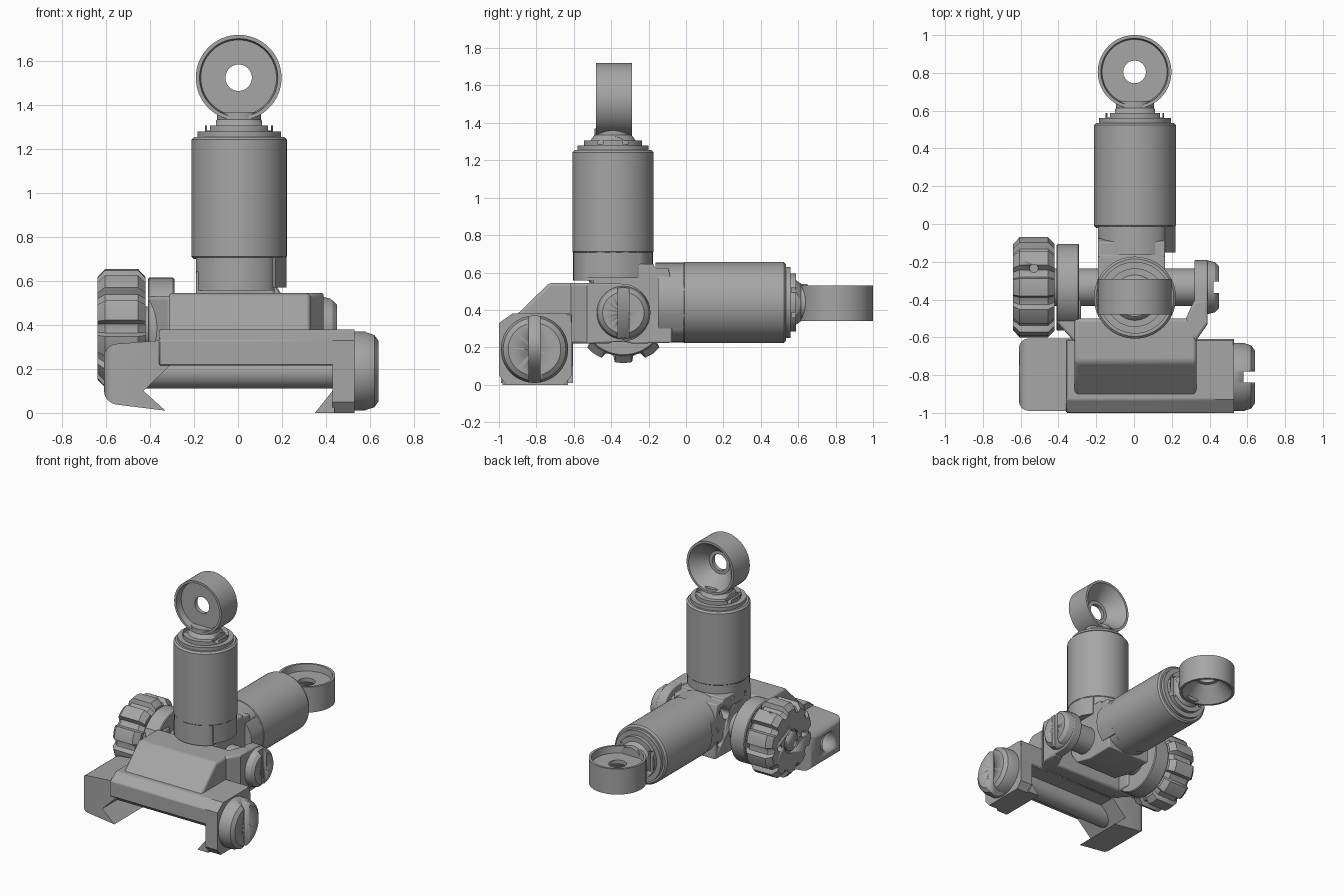
import bpy, bmesh
from math import sin, cos, pi, radians
from mathutils import Vector, Matrix

cube = bpy.data.objects.get("Cube")
if cube:
    bpy.data.objects.remove(cube, do_unlink=True)

grey = bpy.data.materials.new("satin grey")
grey.use_nodes = True
tone = (0.38, 0.38, 0.38, 1)
grey.diffuse_color = tone
grey.node_tree.nodes["Principled BSDF"].inputs["Base Color"].default_value = tone

PIVOT = Vector((0, -0.335, 0.385))
BOLT = Vector((0, -0.81, 0.19))
AXES = {"x": lambda p, q, t: (t, p, q),
        "y": lambda p, q, t: (p, t, q),
        "z": lambda p, q, t: (p, q, t)}


def finish(name, bm, loc=(0, 0, 0), bevel=0, segments=3, rule=None):
    bmesh.ops.remove_doubles(bm, verts=bm.verts, dist=0.0001)
    bmesh.ops.recalc_face_normals(bm, faces=bm.faces)
    if rule:
        edges = [e for e in bm.edges if all(rule(v.co) for v in e.verts)]
        bmesh.ops.bevel(bm, geom=edges, offset=bevel, segments=segments,
                        affect="EDGES", profile=0.5, clamp_overlap=True)
    mesh = bpy.data.meshes.new(name)
    bm.to_mesh(mesh)
    bm.free()
    ob = bpy.data.objects.new(name, mesh)
    bpy.context.collection.objects.link(ob)
    ob.location = loc
    mesh.materials.append(grey)
    if bevel and not rule:
        m = ob.modifiers.new("soft edges", "BEVEL")
        m.width, m.segments, m.angle_limit = bevel, segments, radians(35)
    bpy.ops.object.select_all(action="DESELECT")
    bpy.context.view_layer.objects.active = ob
    ob.select_set(True)
    bpy.ops.object.shade_smooth_by_angle(angle=radians(32))
    return ob


def prism(name, pts, axis, a, b, **kw):
    """Extrude a flat outline along one axis from a to b."""
    bm = bmesh.new()
    ends = [[bm.verts.new(AXES[axis](p, q, t)) for p, q in pts] for t in (a, b)]
    for end in ends:
        bm.faces.new(end)
    for i in range(len(pts)):
        j = (i + 1) % len(pts)
        bm.faces.new((ends[0][i], ends[0][j], ends[1][j], ends[1][i]))
    return finish(name, bm, **kw)


def lathe(name, profile, axis, closed=False, steps=64, **kw):
    """Turn (radius, distance) points about an axis."""
    bm = bmesh.new()
    verts = [bm.verts.new(AXES[axis](r, 0, t)) for r, t in profile]
    pairs = list(zip(verts, verts[1:])) + ([(verts[-1], verts[0])] if closed else [])
    edges = [bm.edges.new(p) for p in pairs]
    bmesh.ops.spin(bm, geom=verts + edges, cent=(0, 0, 0), axis=AXES[axis](0, 0, 1),
                   angle=2 * pi, steps=steps, use_merge=True)
    return finish(name, bm, **kw)


def rod(name, axis, r, a, b, ch=0.0, **kw):
    return lathe(name, [(0, a), (r - ch, a), (r, a + ch), (r, b - ch), (r - ch, b), (0, b)],
                 axis, **kw)


def rect(p0, p1, q0, q1):
    return [(p0, q0), (p1, q0), (p1, q1), (p0, q1)]


def cut(ob, tool):
    tool.hide_render = True
    tool.hide_set(True)
    m = ob.modifiers.new("cut", "BOOLEAN")
    m.operation, m.object, m.solver = "DIFFERENCE", tool, "EXACT"


def circle(r, cx=0, cy=0, n=48):
    return [(cx + r * cos(2 * pi * i / n), cy + r * sin(2 * pi * i / n)) for i in range(n)]


# Rail clamp: slab, fixed jaw, sliding jaw
prism("clamp_slab", [(-1, .215), (-1, .33), (-.93, .38), (-.61, .38), (-.61, .215)],
      "x", -.36, .53, bevel=.006, segments=1)
prism("clamp_right_leg", [(-1, .05), (-.96, 0), (-.65, 0), (-.61, .05), (-.61, .33),
                          (-.64, .38), (-.93, .38), (-1, .33)], "x", .43, .53)
prism("right_jaw_hook", [(.35, 0), (.44, 0), (.44, .1), (.43, .1)], "y", -.98, -.63)
prism("right_jaw_fillet", [(.39, .22), (.44, .22), (.44, .28), (.43, .28), (.39, .32)],
      "y", -.99, -.62)
jaw = prism("left_jaw", [(-.61, .045), (-.61, .31), (-.35, .33), (-.3, .33), (-.31, .215),
                         (-.43, .1), (-.33, .01)], "y", -.99, -.605,
            bevel=.055, segments=4, rule=lambda c: c.x < -.5)
cut(jaw, rod("jaw_bolt_hole", "x", .07, -.7, -.5, loc=BOLT))

# Cross bolt with slotted domed head
rod("clamp_bolt", "x", .08, -.45, .5, loc=BOLT)


def slotted_screw(name, loc, r, x0, x1, depth):
    head = lathe(name, [(0, x0), (r, x0), (r, x1 - .06), (r * .93, x1 - .02),
                        (r * .78, x1), (0, x1)], "x", loc=loc)
    cut(head, prism(name + "_slot", rect(-.03, .03, -.3, .3), "x", x1 - depth, x1 + .1, loc=loc))


slotted_screw("clamp_screw", BOLT, .18, .52, .64, .06)
slotted_screw("pivot_screw", PIVOT, .142, .38, .45, .03)

# Sloped body with a fork
prism("body", [(-.92, .36), (-.73, .545), (-.5, .545), (-.5, .22), (-.62, .22)],
      "x", -.315, .33, bevel=.018)
prism("left_flare", [(-.31, -.63), (-.41, -.52), (-.41, -.4), (-.28, -.4), (-.28, -.51)],
      "z", .22, .53, bevel=.015)
prism("right_flare", [(.32, -.63), (.39, -.53), (.39, -.4), (.32, -.4), (.27, -.51)],
      "z", .22, .545, bevel=.015)
right_arc = [(.155 * cos(a) - .345, .155 * sin(a) + .385)
             for a in [pi * (i / 16 - .5) for i in range(17)]]
prism("right_ear", [(-.53, .22)] + right_arc + [(-.53, .545)], "x", .32, .39, bevel=.008)
rod("left_ear", "x", .23, -.41, -.29, .006, loc=PIVOT)
rod("pivot_shaft", "x", .1, -.42, .38, loc=PIVOT)

# Grooved windage knob
TEETH = 10
outline = []
for i in range(TEETH):
    mid = 2 * pi * i / TEETH + pi / 2
    for off, r in ((-10, .268), (0, .27), (10, .268), (13, .236), (18, .232), (23, .236)):
        a = mid + radians(off)
        outline.append((r * cos(a), r * sin(a)))
bm = bmesh.new()
rings = []
for x, s in ((-.64, .86), (-.605, 1), (-.455, 1), (-.42, .86)):
    rings.append([bm.verts.new((x, p * s, q * s)) for p, q in outline])
for lo, hi in zip(rings, rings[1:]):
    for i in range(len(outline)):
        j = (i + 1) % len(outline)
        bm.faces.new((lo[i], lo[j], hi[j], hi[i]))
bm.faces.new(rings[0])
bm.faces.new(rings[-1])
knob = finish("windage_knob", bm, loc=PIVOT)
cut(knob, lathe("knob_groove", [(.07, -.7), (.085, -.7), (.085, -.625), (.07, -.625)],
                "x", closed=True, steps=32, loc=PIVOT))
for side in (-1, 1):
    cut(knob, rod("knob_pin_hole", "x", .022, -.7, -.6, steps=16,
                  loc=PIVOT + Vector((0, .14 * side, 0))))
cut(knob, rod("knob_set_hole", "z", .022, .19, .3, steps=16, loc=PIVOT + Vector((-.53, .1, 0))))

# Pivot block with rounded relief slots
core = prism("pivot_block", [(-.16, .17), (-.16, .26), (.165, .26), (.165, .24), (.24, .24),
                             (.26, .16), (.26, -.16), (.05, -.165), (-.1, -.13), (-.16, -.04)],
             "x", -.19, .165, loc=PIVOT, bevel=.008)
for y, z, turn in ((.15, .15, -45), (-.02, .2, 90), (.2, -.02, 0)):
    slot = [(.035 * cos(a), .035 * sin(a) + (.03 if sin(a) > 0 else -.03))
            for a in [2 * pi * (i + .5) / 24 for i in range(24)]]
    tool = prism("relief_slot", slot, "x", -.3, -.1, loc=PIVOT + Vector((0, y, z)))
    tool.rotation_euler.x = radians(turn)
    cut(core, tool)


# Sight arm, made once upright and once folded back
def sight_arm(prefix, angle):
    spin = Matrix.Translation(PIVOT) @ Matrix.Rotation(angle, 4, "X")
    mid = Vector((.005, -.055, 0))
    eye = Vector((.003, -.05, 1.14))
    parts = []
    barrel = rod(prefix + "_barrel", "z", .217, .315, .87, .012, loc=mid)
    collar = lathe(prefix + "_collar", [(0, .85), (.19, .85), (.19, .895), (.155, .895),
                                        (.155, .922), (.12, .922), (.1, .95), (.06, .97), (0, .975)],
                   "z", loc=mid)
    foot = prism(prefix + "_foot", [(max(-.195, min(.16, x)), y) for x, y in circle(.213)],
                 "z", .172, .33, loc=mid)
    tab = prism(prefix + "_tab", [(.1, -.14), (.163, -.14), (.205, -.07), (.215, 0),
                                  (.205, .07), (.163, .14), (.1, .14)], "z", .185, .33, loc=mid)
    neck = rod(prefix + "_neck", "z", .1, .9, .985, loc=mid)
    # Aperture cup: shallow front recess, small hole, conical rear
    cup = lathe(prefix + "_aperture", [(.195, -.095), (.178, -.095), (.172, -.045), (.06, -.045),
                                       (.06, -.015), (.085, -.015), (.178, .095), (.195, .095)],
                "y", closed=True, loc=eye)
    slots = [prism(prefix + "_collar_slot", rect(s * .125 - .02, s * .125 + .02, -.08, .08),
                   "z", .9, 1, loc=mid) for s in (-1, 1)]
    for tool in slots:
        cut(collar, tool)
    for ob in [barrel, collar, foot, tab, neck, cup] + slots:
        ob.matrix_world = spin @ Matrix.Translation(ob.location)


sight_arm("upright", 0)
sight_arm("folded", -pi / 2)
